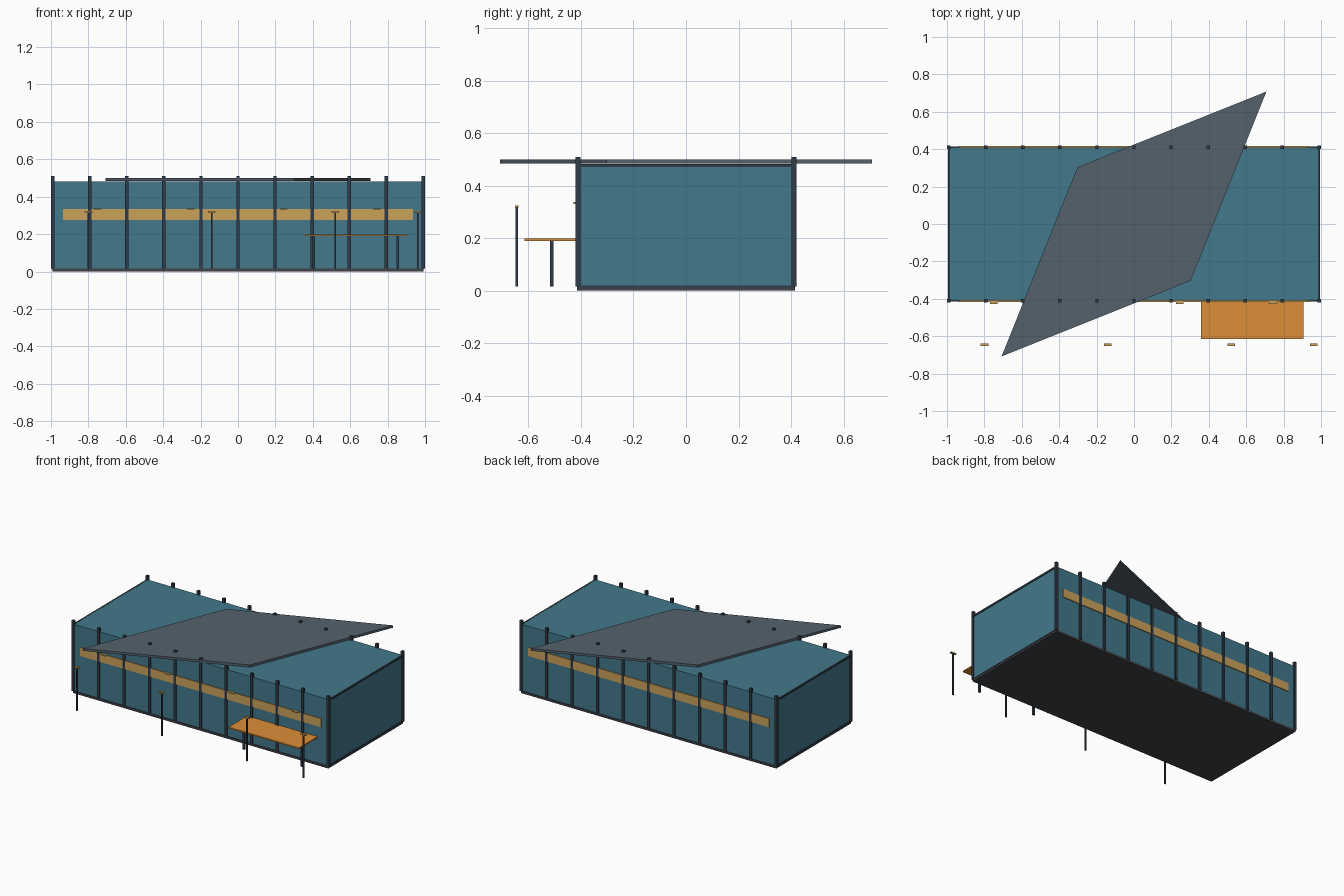
import bpy, bmesh

if "Cube" in bpy.data.objects:
    bpy.data.objects.remove(bpy.data.objects["Cube"])

def mat(name, rgb):
    m = bpy.data.materials.new(name)
    m.diffuse_color = (*rgb, 1)
    m.use_nodes = True
    m.node_tree.nodes["Principled BSDF"].inputs["Base Color"].default_value = m.diffuse_color
    return m

TEAL = mat("teal_panel", (0.055, 0.19, 0.26))
STEEL = mat("dark_steel", (0.03, 0.045, 0.065))
SLATE = mat("slate_roof", (0.09, 0.12, 0.15))
BASE = mat("base_grey", (0.05, 0.055, 0.065))
ORANGE = mat("orange_deck", (0.72, 0.27, 0.04))
TAN = mat("tan_band", (0.6, 0.36, 0.1))

def prism(name, pts, z0, z1, material):
    """Extrude a plan outline from z0 to z1."""
    bm = bmesh.new()
    face = bm.faces.new([bm.verts.new((x, y, z0)) for x, y in pts])
    ext = bmesh.ops.extrude_face_region(bm, geom=[face])
    bmesh.ops.translate(bm, vec=(0, 0, z1 - z0),
                        verts=[g for g in ext["geom"] if isinstance(g, bmesh.types.BMVert)])
    bmesh.ops.recalc_face_normals(bm, faces=bm.faces)
    me = bpy.data.meshes.new(name)
    bm.to_mesh(me)
    bm.free()
    ob = bpy.data.objects.new(name, me)
    me.materials.append(material)
    bpy.context.collection.objects.link(ob)
    return ob

def box(name, x, y, z0, z1, sx, sy, material):
    a, b = sx / 2, sy / 2
    return prism(name, [(x - a, y - b), (x + a, y - b), (x + a, y + b), (x - a, y + b)],
                 z0, z1, material)

# Hall body on its floor slab
box("floor_slab", 0, 0, 0, 0.015, 1.984, 0.83, BASE)
box("hall_body", 0, 0, 0.015, 0.482, 1.98, 0.82, TEAL)

# Diamond roof plate lying across the hall
prism("roof_plate", [(0.708, 0.708), (-0.303, 0.303), (-0.708, -0.708), (0.303, -0.303)],
      0.484, 0.500, SLATE)

for side, s in (("front", -1), ("back", 1)):
    # Facade posts and long coloured band
    for i in range(11):
        box(f"{side}_post_{i}", -0.99 + i * 0.198, s * 0.411, 0.015, 0.51, 0.018, 0.018, STEEL)
    box(f"{side}_band", 0, s * 0.412, 0.275, 0.335, 1.87, 0.008, TAN)

# End wall rails at top and bottom
for side, s in (("left", -1), ("right", 1)):
    box(f"{side}_top_rail", s * 0.99, 0, 0.471, 0.483, 0.01, 0.82, STEEL)
    box(f"{side}_bottom_rail", s * 0.99, 0, 0.013, 0.020, 0.01, 0.82, STEEL)

# Small wall lights above the front band
for i in range(4):
    box(f"wall_light_{i}", -0.75 + i * 0.497, -0.419, 0.331, 0.337, 0.04, 0.018, TAN)

# Raised deck with two legs
box("deck", 0.632, -0.513, 0.190, 0.199, 0.546, 0.206, ORANGE)
for i, x in enumerate((0.405, 0.853)):
    box(f"deck_leg_{i}", x, -0.511, 0.015, 0.191, 0.013, 0.013, STEEL)

# Free standing lamps
for i, x in enumerate((-0.80, -0.14, 0.52, 0.961)):
    box(f"lamp_post_{i}", x, -0.645, 0.015, 0.317, 0.009, 0.009, STEEL)
    box(f"lamp_head_{i}", x, -0.645, 0.316, 0.324, 0.042, 0.014, TAN)
